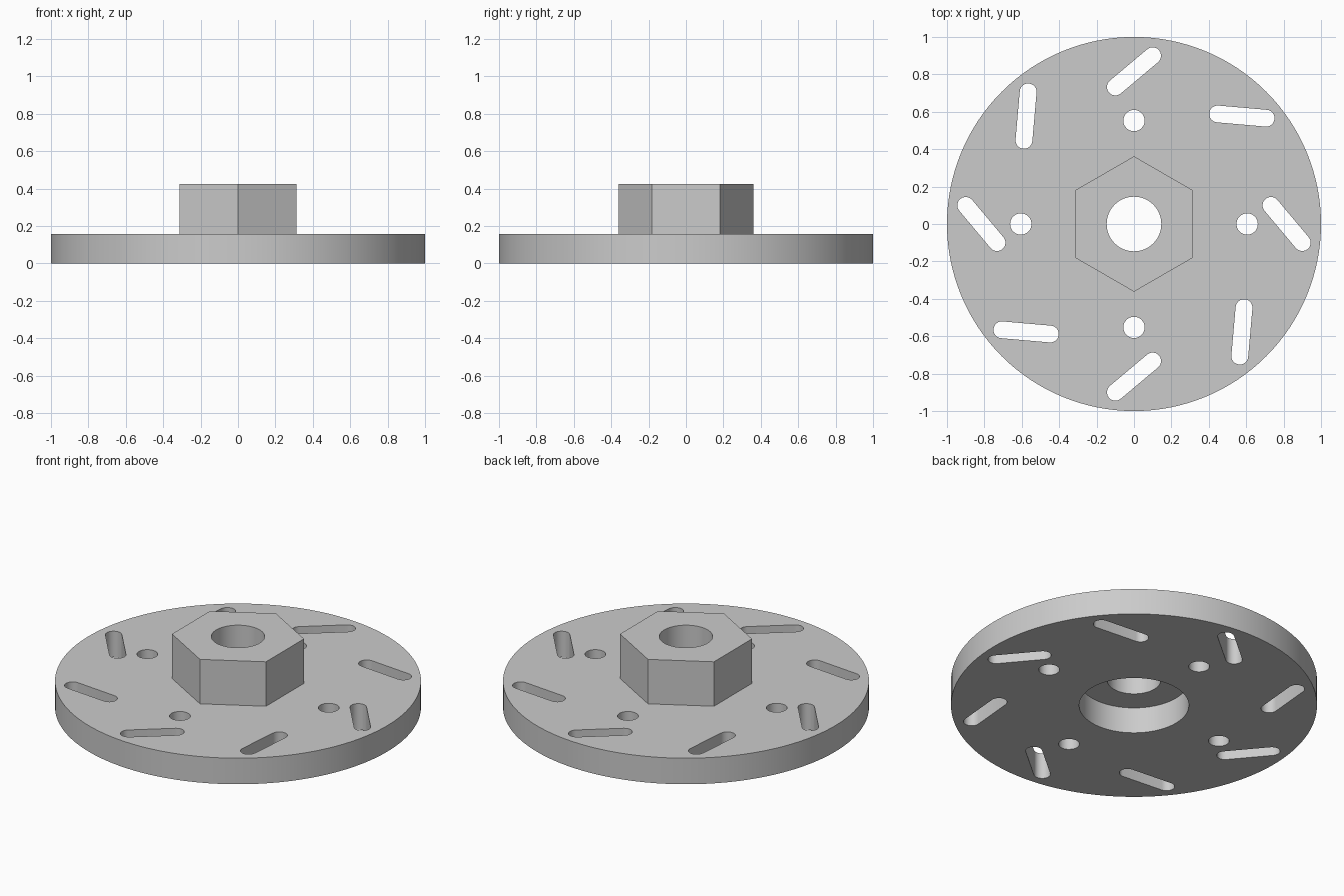
import bpy
import bmesh
from math import sin, cos, pi, radians

cube = bpy.data.objects.get("Cube")
if cube:
    bpy.data.objects.remove(cube, do_unlink=True)

DISC_TOP, HUB_TOP = 0.157, 0.425

steel = bpy.data.materials.new("grey_metal")
steel.use_nodes = True
steel.diffuse_color = (0.6, 0.6, 0.6, 1)
steel.node_tree.nodes["Principled BSDF"].inputs["Base Color"].default_value = (0.6, 0.6, 0.6, 1)


def circle(radius, sides, x=0, y=0, start=0):
    return [(x + radius * cos(start + 2 * pi * i / sides),
             y + radius * sin(start + 2 * pi * i / sides)) for i in range(sides)]


def slot(x, y, angle, half, radius, steps=12):
    """Rounded slot outline: two half circles joined by straight sides."""
    points = []
    for end in (0, pi):
        cx, cy = x + half * cos(angle + end), y + half * sin(angle + end)
        for i in range(steps + 1):
            a = angle + end - pi / 2 + pi * i / steps
            points.append((cx + radius * cos(a), cy + radius * sin(a)))
    return points


def prism(name, outlines, z0, z1):
    """Extrude one or more closed outlines into solid prisms."""
    bm = bmesh.new()
    for outline in outlines:
        low = [bm.verts.new((x, y, z0)) for x, y in outline]
        high = [bm.verts.new((x, y, z1)) for x, y in outline]
        bm.faces.new(low[::-1])
        bm.faces.new(high)
        for i in range(len(low)):
            j = (i + 1) % len(low)
            bm.faces.new((low[i], low[j], high[j], high[i]))
    mesh = bpy.data.meshes.new(name)
    bm.to_mesh(mesh)
    bm.free()
    mesh.materials.append(steel)
    obj = bpy.data.objects.new(name, mesh)
    bpy.context.collection.objects.link(obj)
    return obj


def combine(body, tool, operation):
    """Apply a boolean and discard the tool."""
    tool.hide_render = True
    mod = body.modifiers.new(tool.name, 'BOOLEAN')
    mod.operation, mod.object, mod.solver = operation, tool, 'EXACT'
    bpy.context.view_layer.objects.active = body
    bpy.ops.object.modifier_apply(modifier=mod.name)
    bpy.data.objects.remove(tool, do_unlink=True)


# Round flange with a hexagonal hub on top
flange = prism("flange_with_hex_hub", [circle(1, 128)], 0, DISC_TOP)
hub = prism("hub", [circle(0.362, 6, start=pi / 2)], 0.05, HUB_TOP)
combine(flange, hub, 'UNION')

# Wide recess underneath and narrower bore through the hub
combine(flange, prism("recess", [circle(0.3, 64)], -0.1, DISC_TOP), 'DIFFERENCE')
combine(flange, prism("bore", [circle(0.146, 64)], -0.1, 0.6), 'DIFFERENCE')

# Four bolt holes
holes = [circle(0.057, 32, x, y)
         for x, y in ((0.605, 0), (-0.605, 0), (0, 0.553), (0, -0.553))]
combine(flange, prism("bolt_holes", holes, -0.1, 0.3), 'DIFFERENCE')

# Eight slanted slots around the rim
slots = []
for i in range(8):
    turn = i * pi / 4
    slots.append(slot(0.816 * cos(turn), 0.816 * sin(turn), turn - radians(50), 0.13, 0.045))
combine(flange, prism("rim_slots", slots, -0.1, 0.3), 'DIFFERENCE')

# Smooth round walls, crisp edges
bpy.ops.object.select_all(action='DESELECT')
flange.select_set(True)
bpy.context.view_layer.objects.active = flange
bpy.ops.object.shade_smooth_by_angle(angle=radians(30))
